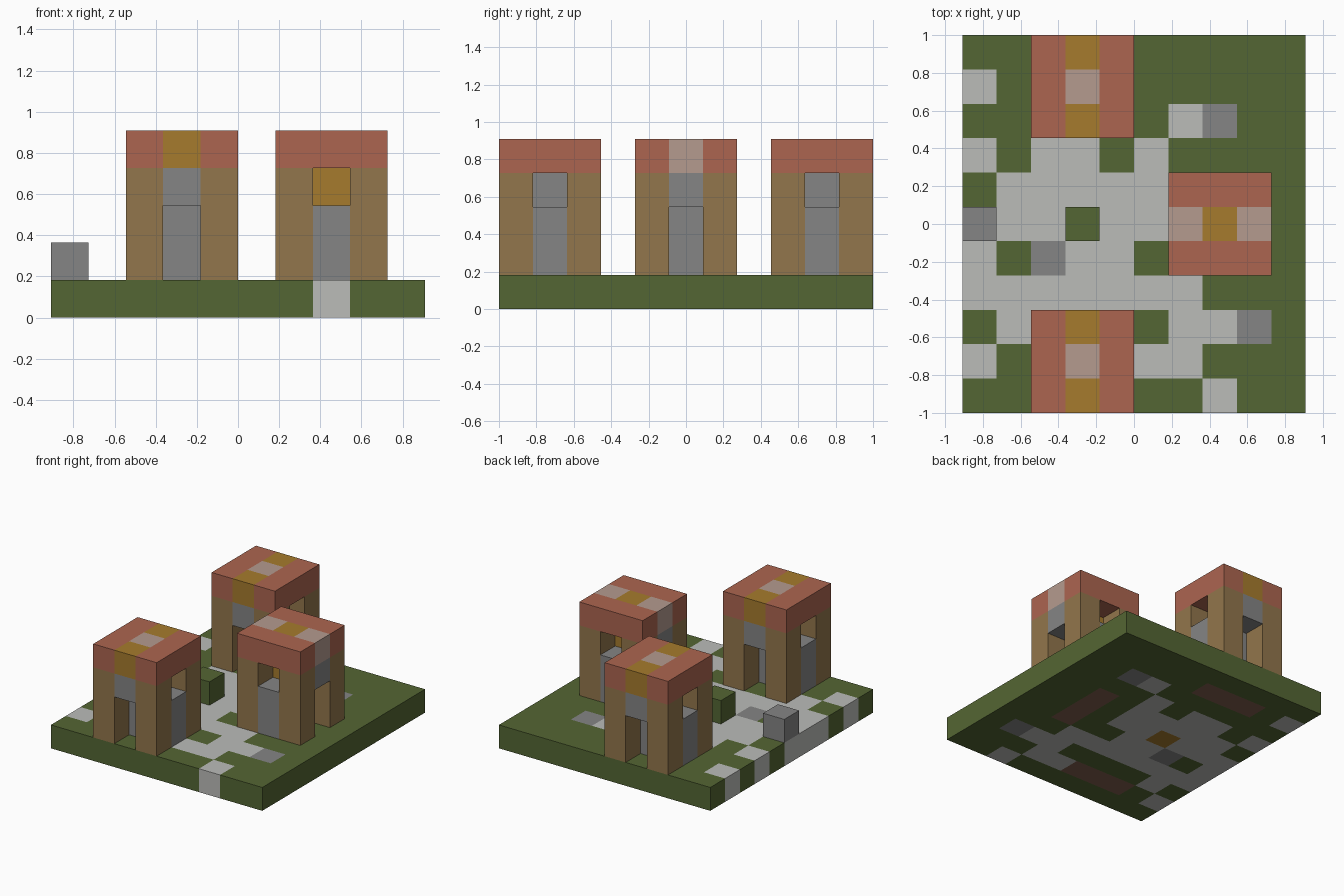
import bpy
import bmesh
from mathutils import Vector

cube = bpy.data.objects.get("Cube")
if cube:
    bpy.data.objects.remove(cube, do_unlink=True)

UNIT = 2 / 11  # edge length of one block
ORIGIN = Vector((-5 * UNIT, -5.5 * UNIT, 0))

PALETTE = {
    "grass_green": "546633", "path_light_grey": "BBBCB9", "stone_grey": "858585",
    "timber_brown": "92764C", "ochre": "A67B2D", "roof_red": "AC6550",
    "pale_pink": "B59B8F", "floor_brown": "805E4E",
}


def linear(byte):
    c = byte / 255
    return c / 12.92 if c <= 0.04045 else ((c + 0.055) / 1.055) ** 2.4


def make_material(name, code):
    mat = bpy.data.materials.new(name)
    mat.use_nodes = True
    rgba = [linear(b) for b in bytes.fromhex(code)] + [1.0]
    mat.diffuse_color = rgba
    bsdf = next(n for n in mat.node_tree.nodes if n.type == "BSDF_PRINCIPLED")
    bsdf.inputs["Base Color"].default_value = rgba
    bsdf.inputs["Roughness"].default_value = 0.9
    return mat


materials = {name: make_material(name, code) for name, code in PALETTE.items()}
parts = {}  # part name -> {cell: colour name}


def put(part, cell, colour):
    parts.setdefault(part, {})[cell] = colour


# Ground plan, back row first
KEY = {"G": "grass_green", "L": "path_light_grey", "S": "stone_grey",
       "F": "floor_brown", "O": "ochre"}
PLAN = """
GGGGGGGGGG
LGFFFGGGGG
GGGGGGLSGG
LGLLGLGGGG
GLLLLLGFGG
LLLOLLGFGG
LGSLLGGFGG
LLLLLLLGGG
GLGGGGLLSG
LGFFFLLGGG
GGGGGGGLGG
""".split()
for j, row in enumerate(reversed(PLAN)):
    for i, letter in enumerate(row):
        put("ground", (i, j, 0), KEY[letter])


# Towers: doors at both ends of the long axis, windows at both sides
def tower(name, ci, cj, doors_along_y, ridge_end, ridge_middle, core):
    for d in (-1, 0, 1):
        for s in (-1, 0, 1):
            i, j = (ci + s, cj + d) if doors_along_y else (ci + d, cj + s)
            for k in (1, 2, 3):
                if d and s:
                    put(name + "_posts", (i, j, k), "timber_brown")
                elif d and k == 3:
                    put(name + "_walls", (i, j, k), "stone_grey")
                elif not d and k < 3:
                    put(name + "_walls", (i, j, k), "stone_grey")
                elif not d and not s:
                    put(name + "_walls", (i, j, k), core)
            ridge = ridge_end if d else ridge_middle
            put(name + "_roof", (i, j, 4), "roof_red" if s else ridge)


tower("front_tower", 3, 1, True, "ochre", "pale_pink", "stone_grey")
tower("back_tower", 3, 9, True, "ochre", "pale_pink", "stone_grey")
tower("left_tower", 7, 5, False, "pale_pink", "ochre", "ochre")

# Single blocks on the ground
put("stone_block", (0, 5, 1), "stone_grey")
put("hedge_block", (3, 5, 1), "grass_green")

occupied = {cell for cells in parts.values() for cell in cells}


# Build each part from the exposed sides of its blocks
def build(name, cells):
    bm = bmesh.new()
    used = sorted(set(cells.values()))
    for cell, colour in cells.items():
        base = Vector(cell)
        for axis in range(3):
            u, v = Vector((0, 0, 0)), Vector((0, 0, 0))
            u[(axis + 1) % 3] = 1
            v[(axis + 2) % 3] = 1
            for side in (0, 1):
                step = Vector((0, 0, 0))
                step[axis] = 1
                neighbour = base + step * (2 * side - 1)
                if tuple(int(c) for c in neighbour) in occupied:
                    continue
                corner = base + step * side
                ring = [corner, corner + u, corner + u + v, corner + v]
                if side == 0:
                    ring.reverse()
                face = bm.faces.new([bm.verts.new(p * UNIT + ORIGIN) for p in ring])
                face.material_index = used.index(colour)
    bmesh.ops.remove_doubles(bm, verts=bm.verts, dist=UNIT / 100)
    mesh = bpy.data.meshes.new(name)
    bm.to_mesh(mesh)
    bm.free()
    for colour in used:
        mesh.materials.append(materials[colour])
    obj = bpy.data.objects.new(name, mesh)
    bpy.context.collection.objects.link(obj)


for part_name, part_cells in parts.items():
    build(part_name, part_cells)
